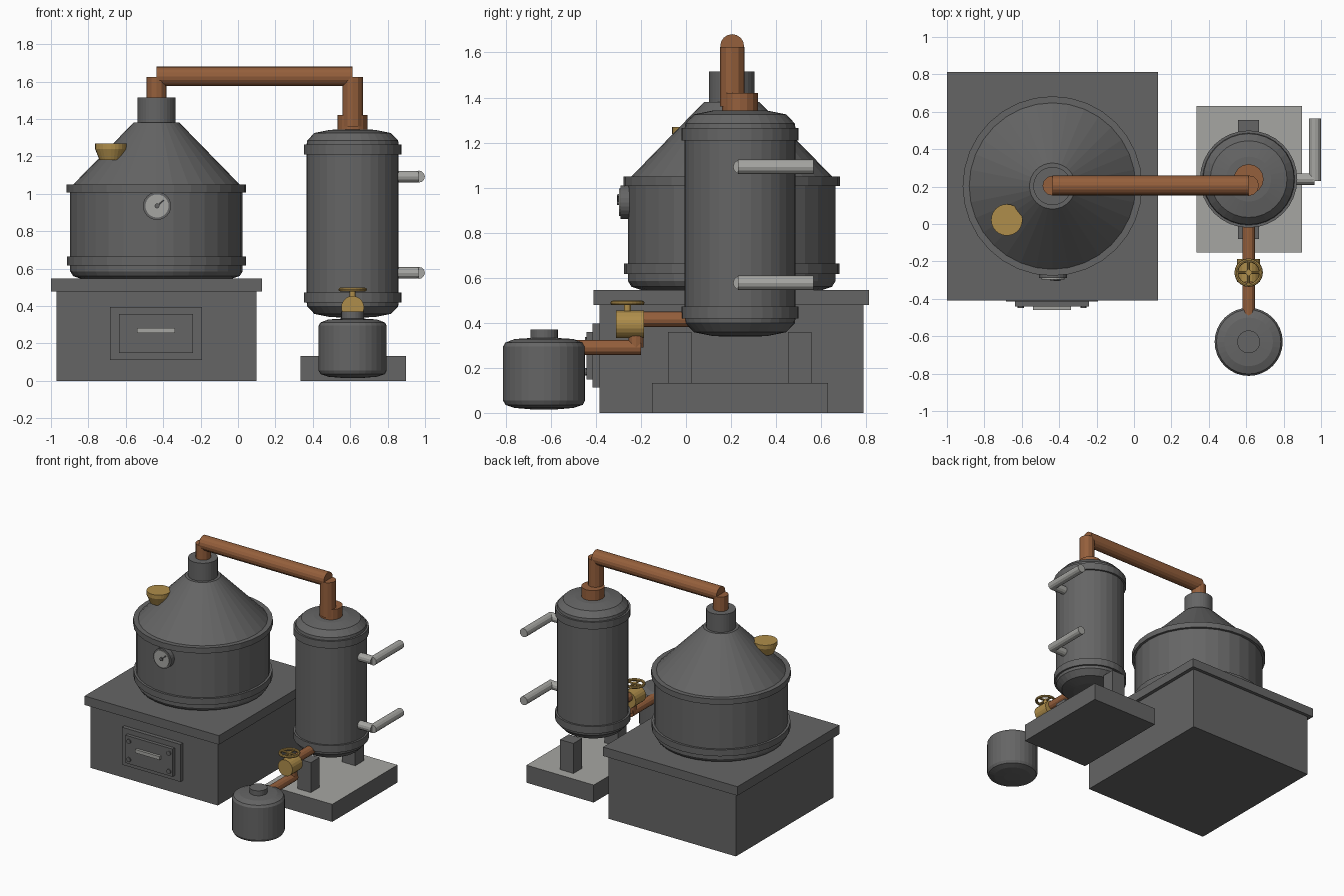
import bpy, bmesh, math
from mathutils import Vector

if "Cube" in bpy.data.objects:
    bpy.data.objects.remove(bpy.data.objects["Cube"])


def material(name, rgb):
    m = bpy.data.materials.new(name)
    m.diffuse_color = (*rgb, 1)
    m.use_nodes = True
    m.node_tree.nodes["Principled BSDF"].inputs["Base Color"].default_value = m.diffuse_color
    return m


DARK = material("dark iron", (0.13, 0.13, 0.13))
LIGHT = material("pale steel", (0.38, 0.38, 0.36))
COPPER = material("copper", (0.30, 0.115, 0.045))
BRASS = material("brass", (0.43, 0.27, 0.07))


def finish(name, bm, mat):
    bmesh.ops.recalc_face_normals(bm, faces=bm.faces[:])
    me = bpy.data.meshes.new(name)
    bm.to_mesh(me)
    bm.free()
    me.materials.append(mat)
    ob = bpy.data.objects.new(name, me)
    bpy.context.collection.objects.link(ob)
    return ob


def box(name, x, y, z, mat=DARK):
    """Box from (low, high) ranges."""
    bm = bmesh.new()
    bmesh.ops.create_cube(bm, size=1)
    for v in bm.verts:
        v.co = [(r[0] + r[1]) / 2 + c * (r[1] - r[0]) for c, r in zip(v.co, (x, y, z))]
    return finish(name, bm, mat)


def lathe(name, x, y, profile, mat=DARK, n=32):
    """Closed turned body from (radius, height) pairs."""
    bm = bmesh.new()
    rings = []
    for r, z in profile:
        rings.append([bm.verts.new((x + r * math.cos(math.tau * i / n),
                                    y + r * math.sin(math.tau * i / n), z)) for i in range(n)])
    for a, b in zip(rings, rings[1:]):
        for i in range(n):
            j = (i + 1) % n
            bm.faces.new((a[i], a[j], b[j], b[i]))
    bm.faces.new(rings[0])
    bm.faces.new(rings[-1])
    return finish(name, bm, mat)


def rod(name, a, b, r, mat, n=12):
    """Cylinder between two points."""
    a, b = Vector(a), Vector(b)
    bm = bmesh.new()
    bmesh.ops.create_cone(bm, cap_ends=True, segments=n, radius1=r, radius2=r, depth=(b - a).length)
    q = Vector((0, 0, 1)).rotation_difference(b - a)
    for v in bm.verts:
        v.co = q @ v.co + (a + b) / 2
    return finish(name, bm, mat)


# Furnace block and slab
box("furnace", (-0.97, 0.10), (-0.385, 0.787), (0, 0.478))
box("furnace_slab", (-1.0, 0.127), (-0.41, 0.812), (0.478, 0.546))

# Furnace door with rivets and handle
box("door_frame", (-0.684, -0.193), (-0.415, -0.38), (0.112, 0.396))
box("door", (-0.637, -0.24), (-0.441, -0.41), (0.148, 0.358))
box("door_handle", (-0.54, -0.336), (-0.461, -0.44), (0.257, 0.283), LIGHT)
for x in (-0.606, -0.27):
    for z in (0.182, 0.32):
        rod("door_rivet", (x, -0.435, z), (x, -0.449, z), 0.017, DARK)

# Boiling pot, its conical hood and neck
PX, PY = -0.436, 0.203
lathe("pot", PX, PY, [(0.40, 0.545), (0.445, 0.56), (0.461, 0.585), (0.461, 0.616), (0.478, 0.616),
                      (0.478, 0.664), (0.461, 0.664), (0.461, 1.008), (0.48, 1.008), (0.48, 1.05),
                      (0.445, 1.05), (0.123, 1.38), (0.10, 1.38)])
lathe("pot_neck", PX, PY, [(0.102, 1.37), (0.102, 1.516)])

# Filler cup on the hood
lathe("filler_cup", -0.68, 0.022, [(0.06, 1.18), (0.07, 1.205), (0.084, 1.24), (0.084, 1.27)], BRASS, 24)

# Temperature gauge
GX, GZ = -0.433, 0.935
rod("gauge_rim", (GX, -0.25, GZ), (GX, -0.29, GZ), 0.075, DARK, 24)
rod("gauge_face", (GX, -0.285, GZ), (GX, -0.297, GZ), 0.062, LIGHT, 24)
rod("gauge_hub", (GX, -0.295, GZ), (GX, -0.306, GZ), 0.013, DARK)
rod("gauge_needle", (GX, -0.3, GZ), (GX + 0.036, -0.3, GZ + 0.032), 0.006, DARK, 6)

# Vapour pipe
CX, CY = 0.613, 0.24
rod("pot_riser", (PX, 0.205, 1.5), (PX, 0.205, 1.625), 0.053, COPPER)
rod("vapour_pipe", (PX, 0.205, 1.628), (CX, 0.205, 1.628), 0.053, COPPER, 16)
rod("condenser_downpipe", (CX, 0.205, 1.625), (CX, 0.205, 1.36), 0.055, COPPER)
rod("pipe_collar", (CX, CY, 1.33), (CX, CY, 1.42), 0.08, COPPER, 16)

# Condenser column
half = [(0.246, 1.21), (0.26, 1.21), (0.26, 1.264), (0.246, 1.264), (0.243, 1.285),
        (0.205, 1.325), (0.12, 1.342), (0.03, 1.345)]
low = [(r, 1.683 - z) for r, z in reversed(half)]
lathe("condenser", CX, CY, low + half)

# Condenser stand: pale top on a dark slab, two legs
stand = box("stand", (0.333, 0.897), (-0.152, 0.63), (0, 0.133))
stand.data.materials.append(LIGHT)
for p in stand.data.polygons:
    p.material_index = 1 if p.normal.z > 0.5 else 0
for y in (-0.08, 0.452):
    box("stand_leg", (0.555, 0.667), (y, y + 0.104), (0.13, 0.36))

# Water pipes on the condenser side
for z in (1.092, 0.577):
    rod("water_stub", (0.84, CY, z), (0.965, CY, z), 0.031, LIGHT)
    rod("water_pipe", (0.967, CY - 0.01, z), (0.967, 0.565, z), 0.032, LIGHT)

# Outlet pipe down to the receiver
rod("outlet_pipe", (CX, 0.08, 0.415), (CX, -0.2, 0.415), 0.034, COPPER)
rod("outlet_drop", (CX, -0.222, 0.39), (CX, -0.222, 0.29), 0.034, COPPER)
rod("receiver_pipe", (CX, -0.2, 0.29), (CX, -0.5, 0.29), 0.034, COPPER)

# Valve with spoked handwheel
rod("valve_body", (CX, -0.187, 0.393), (CX, -0.31, 0.393), 0.061, BRASS, 20)
VY, VZ = -0.26, 0.488
rod("valve_stem", (CX, VY, 0.43), (CX, VY, VZ + 0.008), 0.016, BRASS)
bpy.ops.mesh.primitive_torus_add(location=(CX, VY, VZ), major_radius=0.066, minor_radius=0.010,
                                 major_segments=24, minor_segments=8)
bpy.context.object.name = "handwheel"
bpy.context.object.data.materials.append(BRASS)
for dx, dy in ((0.066, 0), (0, 0.066)):
    rod("handwheel_spoke", (CX - dx, VY - dy, VZ), (CX + dx, VY + dy, VZ), 0.008, BRASS, 8)

# Receiver jar
RY = -0.63
lathe("receiver", CX, RY, [(0.06, 0.016), (0.13, 0.022), (0.172, 0.036), (0.182, 0.055), (0.182, 0.295),
                           (0.172, 0.312), (0.13, 0.328), (0.05, 0.333)])
lathe("receiver_cap", CX, RY, [(0.061, 0.32), (0.061, 0.37)], n=24)
